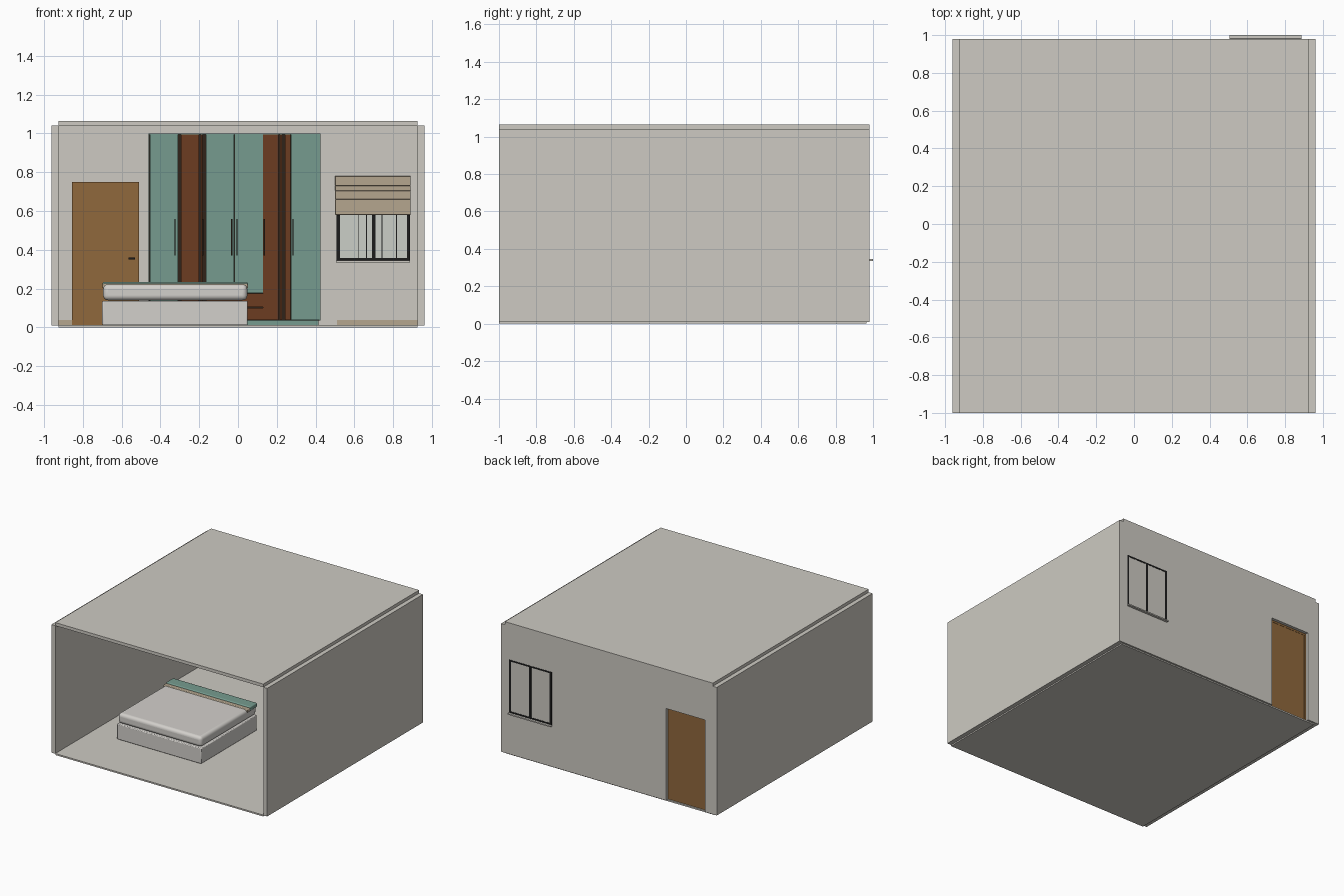
import bpy, bmesh

if "Cube" in bpy.data.objects:
    bpy.data.objects.remove(bpy.data.objects["Cube"])


def mat(name, r, g, b):
    m = bpy.data.materials.new(name)
    m.diffuse_color = (r, g, b, 1)
    m.use_nodes = True
    m.node_tree.nodes["Principled BSDF"].inputs["Base Color"].default_value = m.diffuse_color
    return m


WALL = mat("warm_grey_plaster", .61, .59, .54)
TEAL = mat("sage_teal", .18, .33, .275)
DOOR = mat("oak_brown", .28, .14, .046)
BROWN = mat("walnut_brown", .15, .046, .015)
TRIM = mat("dark_trim", .03, .017, .01)
WHITE = mat("bed_white", .65, .63, .60)
BEIGE = mat("linen_beige", .46, .38, .275)
BLACK = mat("black_metal", .012, .012, .012)
GLASS = mat("pale_glass", .60, .62, .57)


def box(name, x, y, z, material, bevel=0, segments=3):
    """Box from (min, max) ranges, optionally with rounded edges."""
    bm = bmesh.new()
    bmesh.ops.create_cube(bm, size=1)
    for v in bm.verts:
        v.co = [lo + (c + .5) * (hi - lo) for c, (lo, hi) in zip(v.co, (x, y, z))]
    me = bpy.data.meshes.new(name)
    bm.to_mesh(me)
    bm.free()
    me.materials.append(material)
    ob = bpy.data.objects.new(name, me)
    bpy.context.collection.objects.link(ob)
    if bevel:
        mod = ob.modifiers.new("rounding", 'BEVEL')
        mod.width, mod.segments = bevel, segments
        bpy.context.view_layer.objects.active = ob
        ob.select_set(True)
        bpy.ops.object.shade_smooth_by_angle()
        ob.select_set(False)
    return ob


# Room shell, open at the front
IN, OUT = .925, .96
box("floor", (-IN, IN), (-1, .965), (0, .012), WALL)
box("ceiling", (-IN, IN), (-1, .98), (1.04, 1.065), WALL)
for side, s in (("left", -1), ("right", 1)):
    box(side + "_wall", sorted((s * IN, s * OUT)), (-1, .98), (.01, 1.04), WALL)

# Back wall around the door opening
BACK = (.945, .98)
box("back_wall_left", (-IN, -.855), BACK, (.01, 1.04), WALL)
box("back_wall_over_door", (-.855, -.51), BACK, (.75, 1.04), WALL)
box("back_wall_right", (-.51, IN), BACK, (.01, 1.04), WALL)

# Door with frame and lever
box("door_leaf", (-.84, -.525), (.942, .954), (.01, .735), DOOR)
for x in ((-.855, -.84), (-.525, -.51)):
    box("door_jamb", x, (.935, .956), (.01, .75), DOOR)
box("door_head", (-.84, -.525), (.935, .956), (.735, .75), DOOR)
box("door_lever", (-.565, -.53), (.925, .932), (.35, .36), BLACK)
box("door_lever_neck", (-.54, -.532), (.932, .942), (.35, .36), BLACK)

# Skirting boards on the back wall
for x in ((-IN, -.855), (-.51, -.46), (.51, IN)):
    box("skirting", x, (.938, .945), (.012, .037), BEIGE)

# Window: pane, frame, thin bars, sill
box("window_pane", (.515, .885), (.94, .945), (.35, .765), GLASS)
for x in ((.507, .525), (.69, .708), (.87, .887)):
    box("window_upright", x, (.935, .982), (.35, .77), BLACK)
for z in ((.345, .357), (.758, .77)):
    box("window_rail", (.507, .887), (.935, .982), z, BLACK)
for x in (.62, .66, .74, .815):
    box("window_bar", (x, x + .004), (.936, .941), (.35, .765), BLACK)
box("window_sill", (.505, .887), (.925, 1.0), (.335, .345), WALL)

# Folded fabric blind
for i, z in enumerate(((.58, .66), (.66, .705), (.705, .73), (.73, .78))):
    box("blind_fold", (.5, .89), (.905 + .006 * i, .932), z, BEIGE, .003, 2)

# Wardrobe carcass and plinth
FRONT = .80
box("wardrobe_carcass", (-.455, .42), (FRONT + .01, .945), (.035, .995), TRIM)
box("wardrobe_plinth", (-.45, .415), (FRONT + .02, .945), (.012, .035), TEAL)
box("wardrobe_left_end", (-.46, -.455), (FRONT, .945), (.035, 1.0), TEAL)
box("wardrobe_right_end", (.42, .425), (FRONT, .945), (.035, 1.0), TEAL)
box("wardrobe_top", (-.455, .42), (FRONT, .945), (.995, 1.0), TEAL)

# Wardrobe fronts, left to right
fronts = [(-.453, -.31, .037, TEAL), (-.293, -.2, .037, BROWN), (-.19, -.182, .037, BROWN),
          (-.165, -.021, .178, TEAL), (-.017, .128, .178, TEAL),
          (.13, .208, .037, BROWN), (.217, .228, .037, BROWN),
          (.243, .27, .037, BROWN), (.272, .42, .037, TEAL)]
for x0, x1, z0, m in fronts:
    box("wardrobe_door", (x0, x1), (FRONT, FRONT + .01), (z0, .995), m)
for z in ((.037, .1), (.105, .174)):
    box("wardrobe_drawer", (-.165, .128), (FRONT, FRONT + .01), z, BROWN)
for x in (-.325, -.182, -.032, -.005, .135, .283):
    box("wardrobe_handle", (x - .003, x + .003), (FRONT - .012, FRONT), (.37, .56), TRIM)

# Bed: base, mattress, folded blanket
box("bed_base", (-.70, .05), (-.54, .17), (.012, .137), WHITE, .006, 2)
box("mattress", (-.695, .048), (-.537, .168), (.14, .222), WHITE, .025, 5)
box("blanket_border", (-.698, .051), (.045, .085), (.2, .226), BEIGE, .006, 2)
box("blanket", (-.698, .051), (.08, .172), (.2, .234), TEAL, .008, 3)
